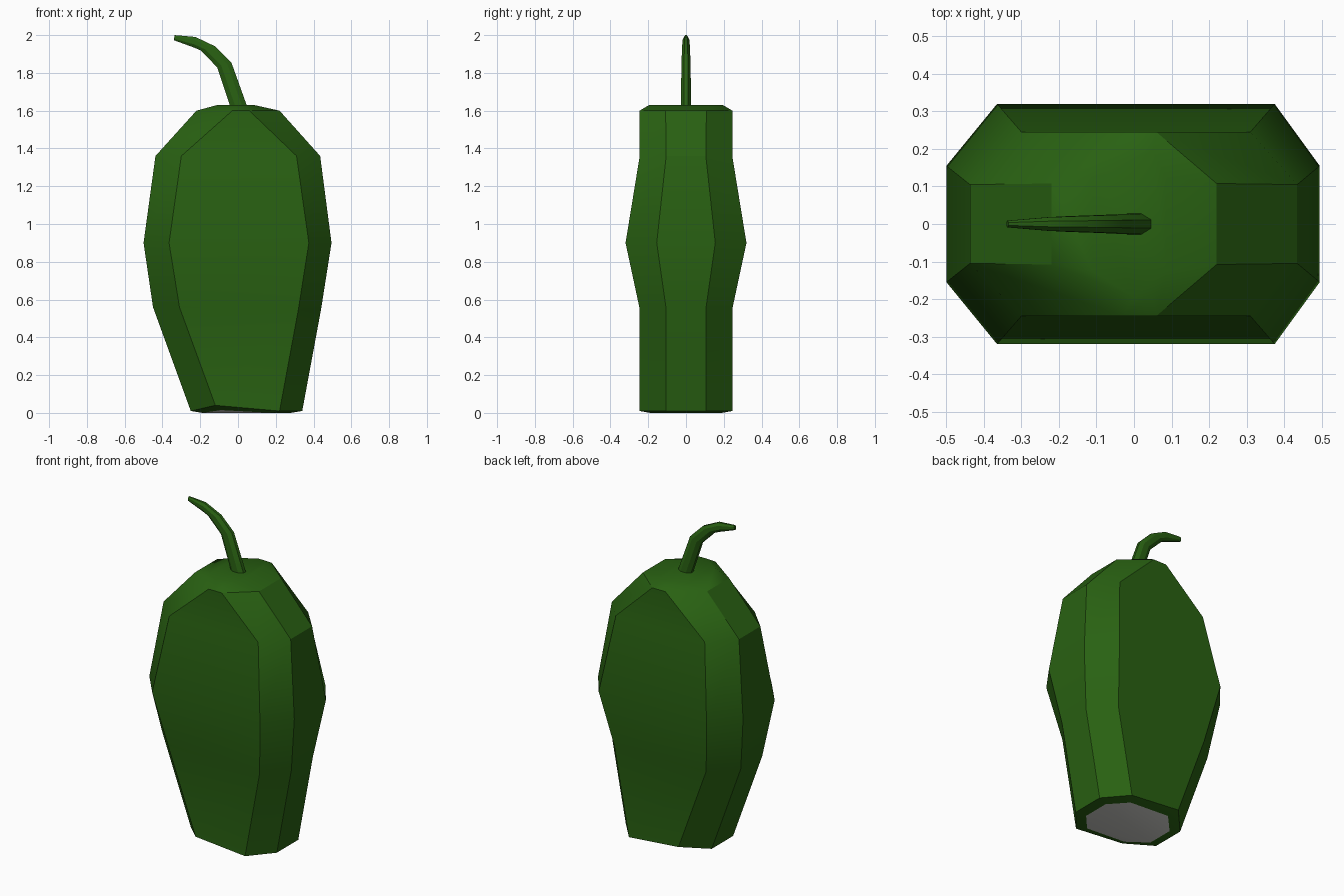
import bpy, bmesh, math
from mathutils import Vector

if "Cube" in bpy.data.objects:
    bpy.data.objects.remove(bpy.data.objects["Cube"])


def material(name, color):
    m = bpy.data.materials.new(name)
    m.diffuse_color = (*color, 1)
    m.use_nodes = True
    m.node_tree.nodes["Principled BSDF"].inputs["Base Color"].default_value = m.diffuse_color
    return m


green = material("green", (0.022, 0.12, 0.006))
grey = material("grey", (0.6, 0.6, 0.57))


def loft(name, rings, mats):
    """Skin a stack of closed rings, cap both ends."""
    bm = bmesh.new()
    loops = [[bm.verts.new(p) for p in r] for r in rings]
    n = len(rings[0])
    for a, b in zip(loops, loops[1:]):
        for i in range(n):
            j = (i + 1) % n
            bm.faces.new((a[i], a[j], b[j], b[i]))
    bottom = bm.faces.new(loops[0][::-1])
    bm.faces.new(loops[-1])
    bottom.material_index = len(mats) - 1
    bmesh.ops.recalc_face_normals(bm, faces=bm.faces)
    me = bpy.data.meshes.new(name)
    bm.to_mesh(me)
    bm.free()
    ob = bpy.data.objects.new(name, me)
    bpy.context.collection.objects.link(ob)
    for m in mats:
        me.materials.append(m)
    bpy.ops.object.select_all(action='DESELECT')
    ob.select_set(True)
    bpy.context.view_layer.objects.active = ob
    bpy.ops.object.shade_smooth_by_angle(angle=math.radians(30))
    return ob


def octagon(side, face):
    """side: xl, zl, xr, zr, y of the ends; face: the same for front and back."""
    a, az, b, bz, y = side
    c, cz, d, dz, w = face
    return [(a, -y, az), (c, -w, cz), (d, -w, dz), (b, -y, bz),
            (b, y, bz), (d, w, dz), (c, w, cz), (a, y, az)]


# Pepper body: chamfered box sections, the first one is the grey cut
body = [
    octagon((-0.19, 0.00, 0.28, 0.00, 0.085), (-0.09, 0.015, 0.185, 0.0, 0.19)),
    octagon((-0.25, 0.01, 0.34, 0.01, 0.105), (-0.12, 0.04, 0.22, 0.01, 0.245)),
    octagon((-0.45, 0.56, 0.44, 0.55, 0.105), (-0.31, 0.56, 0.32, 0.55, 0.245)),
    octagon((-0.50, 0.90, 0.495, 0.90, 0.155), (-0.365, 0.90, 0.375, 0.90, 0.32)),
    octagon((-0.437, 1.36, 0.435, 1.36, 0.105), (-0.30, 1.36, 0.31, 1.36, 0.245)),
    octagon((-0.22, 1.60, 0.22, 1.60, 0.108), (-0.03, 1.60, 0.06, 1.60, 0.245)),
    octagon((-0.11, 1.63, 0.085, 1.63, 0.125), (0.0, 1.63, 0.05, 1.63, 0.195)),
]
loft("pepper_body", body, [green, grey])

# Curved stem: left point, right point, half depth of each section
stem = [((-0.03, 1.59), (0.06, 1.59), 0.028),
        ((-0.11, 1.83), (-0.035, 1.855), 0.024),
        ((-0.20, 1.92), (-0.12, 1.94), 0.021),
        ((-0.235, 1.935), (-0.225, 1.99), 0.018),
        ((-0.34, 1.973), (-0.335, 2.00), 0.009)]
rings = []
for (lx, lz), (rx, rz), depth in stem:
    l, r = Vector((lx, 0, lz)), Vector((rx, 0, rz))
    ring = []
    for k in range(8):
        t = math.radians(22.5 + 45 * k)
        f = 1 / math.cos(math.radians(22.5))
        ring.append((l + r) / 2 + (r - l) / 2 * math.cos(t) * f
                    + Vector((0, depth * math.sin(t) * f, 0)))
    rings.append(ring)
loft("stem", rings, [green])
